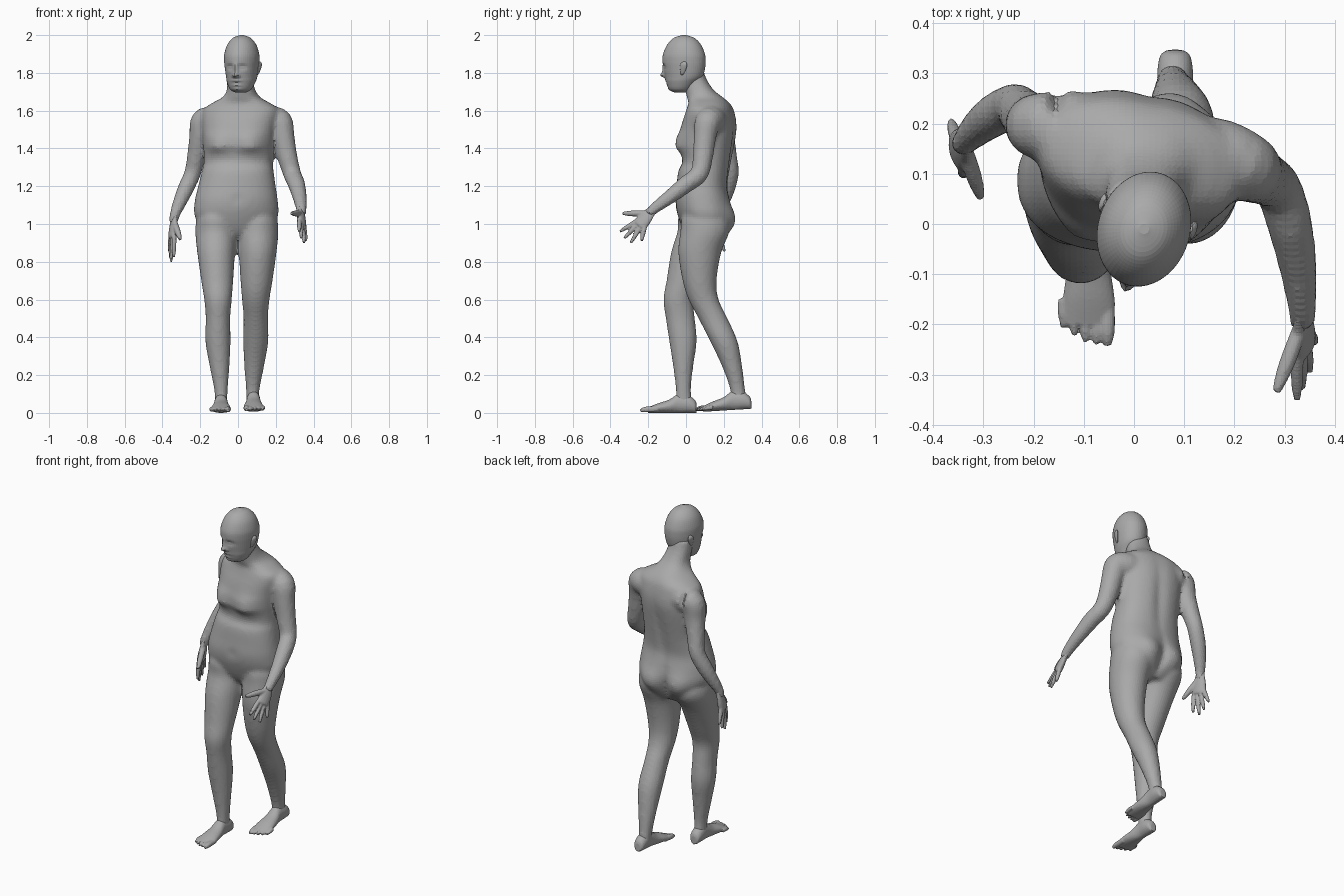
import bpy
import bmesh
from math import sin, cos, pi, exp, copysign
from mathutils import Vector, Matrix

if "Cube" in bpy.data.objects:
    bpy.data.objects.remove(bpy.data.objects["Cube"])

skin = bpy.data.materials.new("grey_skin")
skin.use_nodes = True
skin.diffuse_color = (.4, .4, .4, 1)
skin.node_tree.nodes["Principled BSDF"].inputs["Base Color"].default_value = skin.diffuse_color


def spline(points, steps):
    """Smooth interpolation through a list of equal-length tuples."""
    result, last = [], len(points) - 1
    for i in range(last):
        around = (points[max(i - 1, 0)], points[i], points[i + 1], points[min(i + 2, last)])
        for s in range(steps):
            t = s / steps
            result.append([b + .5 * t * (c - a + t * (2 * a - 5 * b + 4 * c - d + t * (3 * (b - c) + d - a)))
                           for a, b, c, d in zip(*around)])
    result.append(points[-1])
    return result


def skin_rings(bm, rings):
    """Bridge rings of points into a closed shell."""
    loops = [[bm.verts.new(p) for p in ring] for ring in rings]
    count = len(loops[0])
    for low, high in zip(loops, loops[1:]):
        for i in range(count):
            j = (i + 1) % count
            bm.faces.new((low[i], low[j], high[j], high[i]))
    bm.faces.new(loops[0][::-1])
    bm.faces.new(loops[-1])


def loft(bm, stations, sides=32, steps=4, square=1.0, along_y=False):
    """Stations are (position, x min, x max, depth min, depth max)."""
    rings = []
    for t, a0, a1, b0, b1 in spline(stations, steps):
        ring = []
        for i in range(sides):
            c, s = cos(2 * pi * i / sides), sin(2 * pi * i / sides)
            a = (a0 + a1) / 2 + (a1 - a0) / 2 * copysign(abs(c) ** square, c)
            b = (b0 + b1) / 2 + (b1 - b0) / 2 * copysign(abs(s) ** square, s)
            ring.append((a, t, b) if along_y else (a, b, t))
        rings.append(ring)
    skin_rings(bm, rings)


def tube(bm, points, wide=(1, 0, 0), flat=1.0, sides=16, steps=4):
    """Sweep an ellipse along points (x, y, z, radius)."""
    path = spline(points, steps)
    centres = [Vector(p[:3]) for p in path]
    rings = []
    for i, centre in enumerate(centres):
        tangent = (centres[min(i + 1, len(path) - 1)] - centres[max(i - 1, 0)]).normalized()
        u = Vector(wide)
        u = (u - tangent * u.dot(tangent)).normalized()
        v = tangent.cross(u) * flat
        r = path[i][3]
        rings.append([centre + r * (u * cos(2 * pi * k / sides) + v * sin(2 * pi * k / sides))
                      for k in range(sides)])
    skin_rings(bm, rings)


def push(bm, centre, size, offset):
    """Soft sculpting brush: shift the points near a centre."""
    centre, offset = Vector(centre), Vector(offset)
    for v in bm.verts:
        d = v.co - centre
        v.co += offset * exp(-sum((d[k] / size[k]) ** 2 for k in range(3)))


def finish(bm, name, voxel=0, smooth=0):
    """Make the object, blending overlapping shells when a voxel size is given."""
    bmesh.ops.recalc_face_normals(bm, faces=bm.faces)
    mesh = bpy.data.meshes.new(name)
    bm.to_mesh(mesh)
    bm.free()
    mesh.materials.append(skin)
    obj = bpy.data.objects.new(name, mesh)
    bpy.context.scene.collection.objects.link(obj)
    if voxel:
        blend = obj.modifiers.new("blend", 'REMESH')
        blend.mode, blend.voxel_size = 'VOXEL', voxel
        relax = obj.modifiers.new("relax", 'SMOOTH')
        relax.factor, relax.iterations = .5, smooth


# Torso and neck
body = bmesh.new()
loft(body, [(.9, -.1, .09, .06, .17), (.95, -.17, .16, 0, .2), (1.04, -.23, .21, -.04, .23),
            (1.12, -.23, .21, -.056, .23), (1.2, -.21, .2, -.05, .22), (1.28, -.19, .19, -.04, .23),
            (1.34, -.18, .185, -.015, .24), (1.5, -.19, .2, -.02, .264), (1.6, -.19, .215, .01, .25),
            (1.64, -.14, .17, .02, .23), (1.67, -.08, .12, .01, .2), (1.71, -.05, .1, 0, .15),
            (1.77, -.045, .09, -.015, .11), (1.83, -.04, .085, -.02, .09)],
     sides=48, square=.88)
for side in (-1, 1):
    push(body, (side * .09, 0, 1.43), (.08, .1, .05), (0, -.043, -.01))
    push(body, (side * .1, .23, 1), (.08, .1, .09), (0, .045, 0))
push(body, (0, .25, 1), (.02, .1, .08), (0, -.03, 0))
push(body, (0, .25, 1.35), (.03, .1, .2), (0, -.015, 0))
push(body, (0, -.05, 1.13), (.02, .05, .02), (0, .01, 0))

# Twist the shoulders against the hips
pivot = Vector((0, .115, 0))
for v in body.verts:
    amount = min(max((v.co.z - 1) * 2, 0), 1)
    v.co = Matrix.Rotation(.1 - .3 * amount, 3, 'Z') @ (v.co - pivot) + pivot

# Legs share one profile: height, x, half width, half depth, y of the right and of the left leg
leg_profile = [(1.1, .11, .06, .07, .09, .1), (1.04, .11, .1, .12, .08, .1), (.96, .11, .11, .13, .085, .1),
               (.85, .11, .1, .114, .035, .073), (.7, .104, .085, .09, -.013, .072), (.6, .1, .073, .08, -.04, .093),
               (.5, .1, .065, .077, -.03, .143), (.38, .1, .067, .073, -.016, .2), (.25, .092, .053, .054, -.015, .243),
               (.12, .084, .036, .04, -.014, .274), (.04, .084, .032, .046, -.01, .28)]
for side in (-1, 1):
    stations = []
    for z, x, width, depth, right_y, left_y in leg_profile:
        x = side * x - .006
        y = right_y if side < 0 else left_y
        stations.append((z, x - width, x + width, y - depth, y + depth))
    loft(body, stations)

# Arms, the left one reaching forward
left_arm = [(.08, .155, 1.55, .07), (.17, .135, 1.55, .075), (.22, .115, 1.54, .07), (.24, .1, 1.46, .06),
            (.26, .09, 1.36, .054), (.287, .07, 1.265, .048), (.31, 0, 1.21, .046), (.327, -.09, 1.14, .038),
            (.335, -.17, 1.08, .029), (.335, -.2, 1.05, .025)]
right_arm = [(-.07, .19, 1.55, .07), (-.14, .195, 1.55, .073), (-.185, .195, 1.54, .068), (-.2, .2, 1.46, .059),
             (-.22, .22, 1.36, .05), (-.24, .235, 1.27, .045), (-.28, .215, 1.18, .043), (-.315, .187, 1.1, .035),
             (-.337, .163, 1.04, .027), (-.34, .16, 1, .024)]
for arm in (left_arm, right_arm):
    tube(body, arm, sides=20)
finish(body, "body", .012, 7)


# Feet with toes, built around the right foot and mirrored to the left
def foot(name, centre, side, lift):
    bm = bmesh.new()
    outline = [(.056, .015, .05), (.046, .03, .07), (.01, .036, .095), (-.04, .035, .1),
               (-.09, .043, .07), (-.15, .052, .05), (-.2, .052, .03)]
    loft(bm, [(y, -width, width, 0, height) for y, width, height in outline], sides=24, along_y=True)
    for k, tip in enumerate((-.243, -.24, -.235, -.223, -.207)):
        x = .037 - .022 * k
        r = .011 if k else .015
        tube(bm, [(x, -.15, .02, r), (x, tip + .03, .018, r), (x, tip, .012, r / 2)])
    place = Matrix.Translation(centre) @ Matrix.Diagonal((side, 1, 1, 1)) @ Matrix.Rotation(lift, 4, 'X')
    bm.transform(place)
    finish(bm, name, .005, 2)


foot("right_foot", (-.09, 0, 0), 1, 0)
foot("left_foot", (.082, .292, .018), -1, .06)


# Hands with spread fingers
def hand(name, wrist, index, pinky, tips, thumb):
    bm = bmesh.new()
    wrist, index, pinky, thumb = map(Vector, (wrist, index, pinky, thumb))
    middle, across = (index + pinky) / 2, index - pinky
    width = across.length / 2
    tube(bm, [(*wrist.lerp(middle, -.3), .022), (*wrist, .028), (*wrist.lerp(middle, .5), width + .006),
              (*middle, width + .008), (*wrist.lerp(middle, 1.1), width * .7)], wide=across, flat=.5)
    for k, tip in enumerate(tips):
        root = index.lerp(pinky, k / 3)
        bend = root.lerp(Vector(tip), .55) + (root - wrist) * .05
        tube(bm, [(*wrist.lerp(root, .7), .011), (*root, .013), (*bend, .0115), (*tip, .007)], wide=across)
    base = wrist.lerp(index, .2)
    tube(bm, [(*base, .015), (*base.lerp(thumb, .5), .016), (*base.lerp(thumb, .8), .013), (*thumb, .008)],
         wide=across)
    finish(bm, name, .005, 2)


hand("left_hand", (.335, -.185, 1.067), (.325, -.27, 1.01), (.35, -.22, .98),
     ((.325, -.35, .96), (.335, -.327, .925), (.35, -.293, .9), (.36, -.235, .91)), (.283, -.335, 1.056))
hand("right_hand", (-.337, .163, 1.035), (-.338, .11, .93), (-.355, .175, .935),
     ((-.34, .1, .825), (-.355, .135, .8), (-.36, .17, .82), (-.364, .205, .855)), (-.305, .052, .917))

# Head with sculpted face, turned towards its right
turned = Matrix.Translation((.02, -.01, 0)) @ Matrix.Rotation(-.3, 4, 'Z')
head = bmesh.new()
head_profile = [(1.695, .025, -.05, .01), (1.712, .055, -.08, .04), (1.75, .074, -.095, .075),
                (1.78, .081, -.102, .1), (1.82, .087, -.11, .112), (1.86, .091, -.116, .116),
                (1.9, .09, -.113, .112), (1.95, .075, -.09, .09), (1.985, .046, -.056, .055),
                (2, .01, -.01, .01)]
loft(head, [(z, -width, width, front, back) for z, width, front, back in head_profile], sides=56, steps=5)
for side in (-1, 1):
    push(head, (side * .034, -.1, 1.83), (.02, .06, .014), (0, .012, 0))
    push(head, (side * .034, -.1, 1.828), (.013, .05, .008), (0, -.006, 0))
    push(head, (side * .014, -.1, 1.786), (.01, .05, .01), (0, -.007, 0))
push(head, (0, -.11, 1.82), (.012, .06, .024), (0, -.011, 0))
push(head, (0, -.1, 1.79), (.014, .06, .015), (0, -.024, -.004))
for z, out in ((1.757, -.006), (1.747, .005), (1.738, -.006), (1.712, -.006)):
    push(head, (0, -.095, z), (.024, .05, .009), (0, out, 0))
head.transform(turned)
finish(head, "head")

# Ears
for side, name in ((1, "left_ear"), (-1, "right_ear")):
    ear = bmesh.new()
    tube(ear, [(side * .08, .01, 1.79, .004), (side * .086, .016, 1.8, .01), (side * .092, .024, 1.83, .018),
               (side * .094, .028, 1.848, .017), (side * .09, .028, 1.86, .006)], wide=(0, 1, 0), flat=.4)
    ear.transform(turned)
    finish(ear, name)
